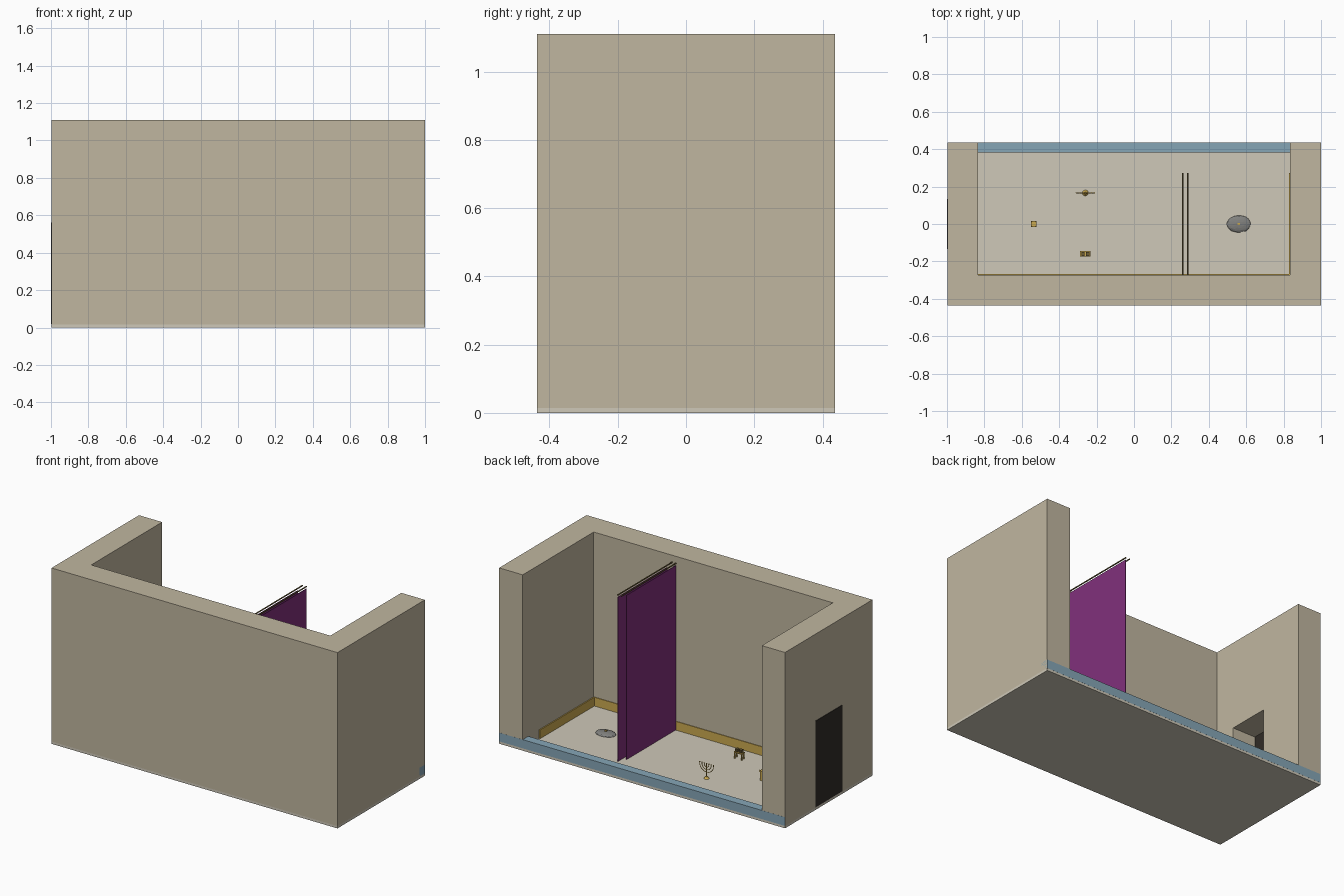
import bpy, bmesh, math, random
from mathutils import Vector

if "Cube" in bpy.data.objects:
    bpy.data.objects.remove(bpy.data.objects["Cube"])
random.seed(3)


def mat(name, rgb):
    m = bpy.data.materials.new(name)
    m.diffuse_color = (*rgb, 1)
    m.use_nodes = True
    m.node_tree.nodes["Principled BSDF"].inputs["Base Color"].default_value = m.diffuse_color
    return m


STONE = mat("sandstone", (0.53, 0.47, 0.35))
FLOOR = mat("floor_stone", (0.62, 0.58, 0.48))
BLUE = mat("blue", (0.24, 0.38, 0.47))
PURPLE = mat("purple", (0.22, 0.03, 0.20))
GOLD = mat("gold", (0.60, 0.40, 0.08))
DARK = mat("dark_wood", (0.03, 0.025, 0.02))
BRONZE = mat("bronze", (0.15, 0.11, 0.04))
GREY = mat("grey_rock", (0.22, 0.22, 0.21))
FZ = 0.015      # floor level
WALL_H = 1.11


def finish(name, bm, m):
    me = bpy.data.meshes.new(name)
    bmesh.ops.recalc_face_normals(bm, faces=bm.faces)
    bm.to_mesh(me)
    bm.free()
    ob = bpy.data.objects.new(name, me)
    bpy.context.collection.objects.link(ob)
    if m:
        me.materials.append(m)
    return ob


def box(name, x, y, z, m):
    """Box from (min, max) ranges."""
    bm = bmesh.new()
    bmesh.ops.create_cube(bm, size=1)
    for v in bm.verts:
        v.co = Vector([r[0] if c < 0 else r[1] for c, r in zip(v.co, (x, y, z))])
    return finish(name, bm, m)


def cyl(name, loc, r1, r2, h, m, n=16):
    bpy.ops.mesh.primitive_cone_add(vertices=n, radius1=r1, radius2=r2, depth=h,
                                    location=(loc[0], loc[1], loc[2] + h / 2))
    ob = bpy.context.object
    ob.name = name
    ob.data.materials.append(m)
    bpy.ops.object.shade_smooth_by_angle()
    return ob


def tube(name, pts, r, m):
    cu = bpy.data.curves.new(name, 'CURVE')
    cu.dimensions = '3D'
    cu.bevel_depth = r
    cu.bevel_resolution = 2
    cu.use_fill_caps = True
    sp = cu.splines.new('POLY')
    sp.points.add(len(pts) - 1)
    for p, c in zip(sp.points, pts):
        p.co = (*c, 1)
    cu.materials.append(m)
    ob = bpy.data.objects.new(name, cu)
    bpy.context.collection.objects.link(ob)
    return ob


# Floor slab
box("floor", (-0.997, 1), (-0.436, 0.436), (0, FZ), FLOOR)

# U-shaped wall, open at the back
bm = bmesh.new()
plan = [(-0.997, -0.436), (1, -0.436), (1, 0.436), (0.835, 0.436),
        (0.835, -0.272), (-0.835, -0.272), (-0.835, 0.436), (-0.997, 0.436)]
face = bm.faces.new([bm.verts.new((x, y, FZ)) for x, y in plan])
ext = bmesh.ops.extrude_face_region(bm, geom=[face])
bmesh.ops.translate(bm, vec=(0, 0, WALL_H - FZ),
                    verts=[v for v in ext["geom"] if isinstance(v, bmesh.types.BMVert)])
walls = finish("walls", bm, STONE)

# Doorway through the left wall, closed by a panel on the outside
cutter = box("doorway_cutter", (-1.1, -0.7), (-0.132, 0.132), (FZ + 0.002, 0.56), STONE)
cutter.hide_render = True
cutter.hide_set(True)
cut = walls.modifiers.new("doorway", 'BOOLEAN')
cut.object = cutter
cut.operation = 'DIFFERENCE'
cut.solver = 'EXACT'
box("door", (-1, -0.994), (-0.134, 0.134), (0.018, 0.562), DARK)

# Blue sill along the open back
box("back_sill", (-0.997, 1), (0.381, 0.4365), (FZ, 0.07), BLUE)

# Gold skirting
box("side_skirting", (0.828, 0.835), (-0.272, 0.272), (FZ, 0.07), GOLD)
box("front_skirting", (-0.835, 0.835), (-0.272, -0.268), (FZ, 0.07), GOLD)

# Two overlapping curtains on rods
for i, (x, y0, y1) in enumerate([(0.261, -0.272, 0.222), (0.287, -0.222, 0.272)]):
    box(f"curtain_{i}", (x - 0.002, x + 0.002), (y0, y1), (FZ + 0.001, 1.053), PURPLE)
    tube(f"curtain_rod_{i}", [(x, -0.272, 1.066), (x, 0.272, 1.066)], 0.004, BRONZE)

# Low rounded rock with a small gold plate on top
bm = bmesh.new()
bmesh.ops.create_icosphere(bm, subdivisions=3, radius=1)
for v in bm.verts:
    k = random.uniform(0.96, 1.02)
    v.co = (0.56 + v.co.x * 0.065 * k, v.co.y * 0.046 * k, FZ + max(v.co.z, 0) * 0.016 * k)
finish("rock", bm, GREY)
box("rock_plate", (0.554, 0.566), (-0.006, 0.006), (0.026, 0.036), GOLD)

# Seven-branched lampstand
lx, ly = -0.26, 0.166
cyl("lamp_base", (lx, ly, FZ), 0.016, 0.006, 0.012, GOLD, 12)
top = 0.102
tube("lamp_stem", [(lx, ly, FZ), (lx, ly, top)], 0.0025, GOLD)
for r in (0.016, 0.032, 0.048):
    tube("lamp_branch", [(lx - r * math.cos(a), ly, top - r * math.sin(a))
                         for a in [math.pi * k / 16 for k in range(17)]], 0.002, GOLD)
for k in range(-3, 4):
    cyl("lamp_cup", (lx + k * 0.016, ly, top), 0.002, 0.004, 0.008, GOLD, 8)

# Table with two stacks of loaves
tx, ty = -0.26, -0.16
box("table_top", (tx - 0.028, tx + 0.028), (ty - 0.015, ty + 0.015), (0.052, 0.058), GOLD)
for sx in (-1, 1):
    for sy in (-1, 1):
        cx, cy = tx + sx * 0.024, ty + sy * 0.011
        box("table_leg", (cx - 0.003, cx + 0.003), (cy - 0.003, cy + 0.003), (FZ, 0.052), GOLD)
    for k in range(4):
        cx, z = tx + sx * 0.013, 0.058 + k * 0.005
        box("loaf", (cx - 0.009, cx + 0.009), (ty - 0.010, ty + 0.010), (z, z + 0.004), BRONZE)

# Small square altar with corner horns
ax, ay = -0.536, 0
box("altar_body", (ax - 0.012, ax + 0.012), (ay - 0.012, ay + 0.012), (FZ, 0.07), GOLD)
box("altar_top", (ax - 0.015, ax + 0.015), (ay - 0.015, ay + 0.015), (0.07, 0.075), GOLD)
for sx in (-1, 1):
    for sy in (-1, 1):
        cyl("altar_horn", (ax + sx * 0.012, ay + sy * 0.012, 0.075), 0.003, 0.0005, 0.008, GOLD, 6)
